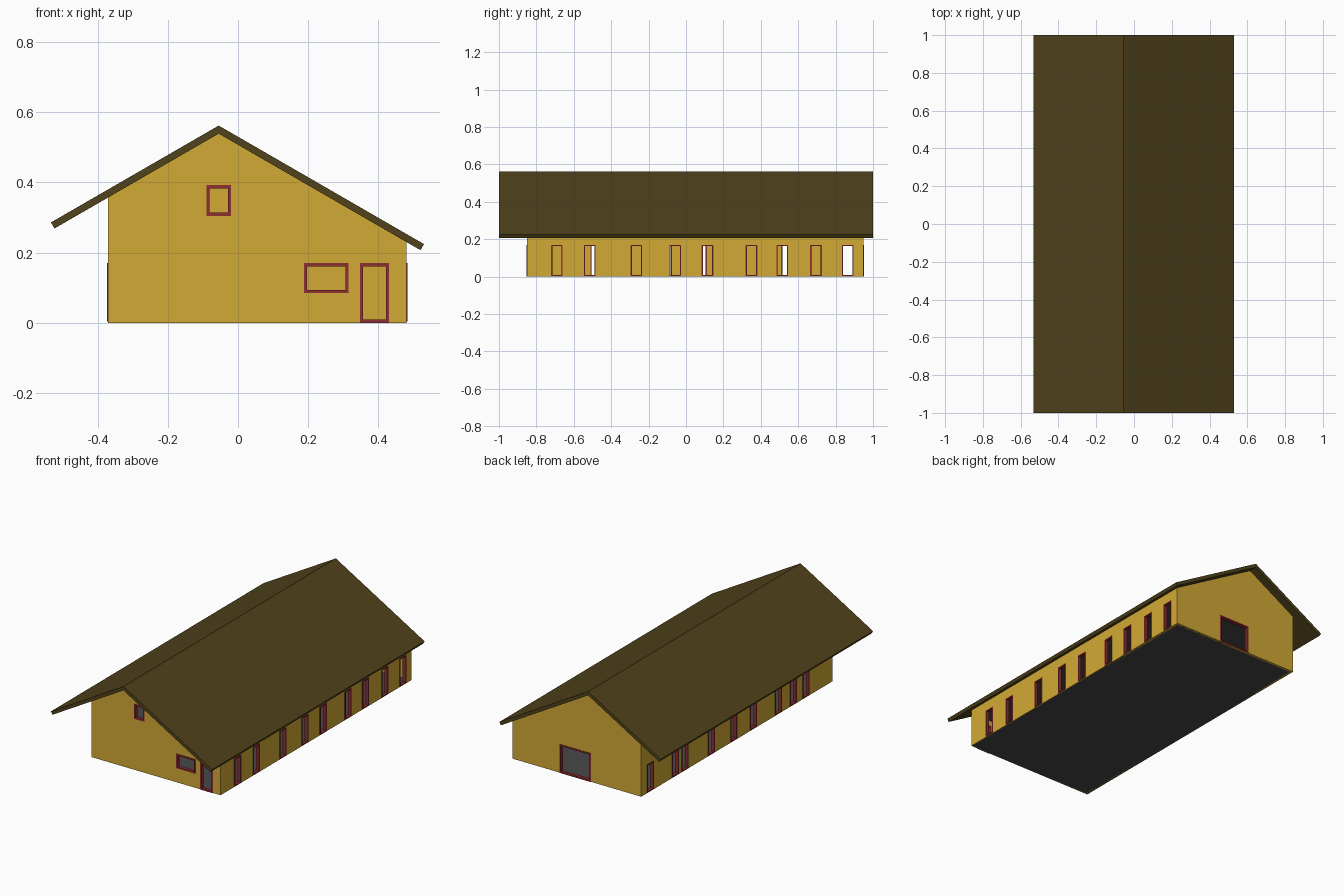
import bpy, math
from mathutils import Matrix

if "Cube" in bpy.data.objects:
    bpy.data.objects.remove(bpy.data.objects["Cube"])

T = 0.014                        # wall thickness
X0, X1, Y0, Y1 = -0.37, 0.48, -0.85, 0.95
RX, RZ = -0.055, 0.562           # roof ridge
S = math.tan(math.radians(30))   # roof slope
ROOF_T = 0.02
UNDER = RZ - ROOF_T / math.cos(math.radians(30))


def mat(name, rgb):
    m = bpy.data.materials.new(name)
    m.diffuse_color = (*rgb, 1)
    m.use_nodes = True
    m.node_tree.nodes["Principled BSDF"].inputs["Base Color"].default_value = m.diffuse_color
    return m


WALL = mat("ochre", (0.64, 0.40, 0.035))
ROOF = mat("dark_brown", (0.08, 0.055, 0.011))
FRAME = mat("red_brown", (0.27, 0.027, 0.03))
FLOOR = mat("dark_grey", (0.065, 0.065, 0.065))


def across(y):      # profile drawn in x/z, thickness along y
    return Matrix(((1, 0, 0, 0), (0, 0, -1, y), (0, 1, 0, 0), (0, 0, 0, 1)))


def along(x):       # profile drawn in y/z, thickness along x
    return Matrix(((0, 0, 1, x), (1, 0, 0, 0), (0, 1, 0, 0), (0, 0, 0, 1)))


def plate(name, loops, thick, matrix, material):
    """Flat plate from an outline; further loops become holes."""
    cu = bpy.data.curves.new(name, 'CURVE')
    cu.dimensions, cu.fill_mode, cu.extrude = '2D', 'BOTH', thick / 2
    for pts in loops:
        sp = cu.splines.new('POLY')
        sp.points.add(len(pts) - 1)
        for p, (u, v) in zip(sp.points, pts):
            p.co = (u, v, 0, 1)
        sp.use_cyclic_u = True
    tmp = bpy.data.objects.new(name + "_outline", cu)
    bpy.context.collection.objects.link(tmp)
    bpy.context.view_layer.update()
    me = bpy.data.meshes.new_from_object(tmp.evaluated_get(bpy.context.evaluated_depsgraph_get()))
    bpy.data.objects.remove(tmp)
    for poly in me.polygons:
        poly.use_smooth = False
    me.transform(matrix)
    me.materials.clear()
    me.materials.append(material)
    ob = bpy.data.objects.new(name, me)
    bpy.context.collection.objects.link(ob)
    return ob


def rect(u0, u1, v0, v1, inset=0.0):
    return [(u0 + inset, v0 + inset), (u1 - inset, v0 + inset),
            (u1 - inset, v1 - inset), (u0 + inset, v1 - inset)]


def wall(name, outline, openings, matrix, frame_w):
    """Wall with holes, each lined by a red frame."""
    plate(name, [outline] + [rect(*o, 0.002) for o in openings], T, matrix, WALL)
    for i, o in enumerate(openings):
        plate(f"{name}_frame_{i + 1}", [rect(*o), rect(*o, frame_w)], T + 0.006, matrix, FRAME)


def under(x):
    return UNDER - abs(x - RX) * S


# Gable walls
gable = [(X0, 0), (X1, 0), (X1, under(X1)), (RX, UNDER), (X0, under(X0))]
wall("front_wall", gable,
     [(-0.09, -0.02, 0.305, 0.392), (0.188, 0.315, 0.085, 0.17), (0.347, 0.431, 0.0, 0.17)],
     across(Y0 + T / 2), 0.009)
wall("back_wall", gable, [(-0.04, 0.168, 0.0, 0.17)], across(Y1 - T / 2), 0.009)

# Long side walls with rows of tall openings
right_y = [-0.69, -0.515, -0.265, -0.058, 0.115, 0.35, 0.515, 0.695, 0.865]
left_y = [-0.60, -0.48, -0.34, -0.106, 0.08, 0.29, 0.54, 0.63, 0.865]
for name, x, ys in (("right_wall", X1, right_y), ("left_wall", X0, left_y)):
    inner = x - math.copysign(T / 2, x)
    wall(name, rect(Y0 + T, Y1 - T, 0, under(x)),
         [(y - 0.031, y + 0.031, 0.003, 0.17) for y in ys], along(inner), 0.006)

# Roof: one bent profile, square-cut eaves
dx, dz = ROOF_T * 0.5, ROOF_T * math.cos(math.radians(30))
L, R = -0.533, 0.53
zl, zr = RZ - (RX - L) * S, RZ - (R - RX) * S
plate("roof", [[(L, zl), (L + dx, zl - dz), (RX, UNDER), (R - dx, zr - dz), (R, zr), (RX, RZ)]],
      2.0, across(0), ROOF)

# Ground floor and loft floor
for name, z in (("ground_floor", 0.002), ("loft_floor", 0.205)):
    plate(name, [rect(X0 + 0.004, X1 - 0.004, Y0 + 0.004, Y1 - 0.004)], 0.004,
          Matrix.Translation((0, 0, z)), FLOOR)
